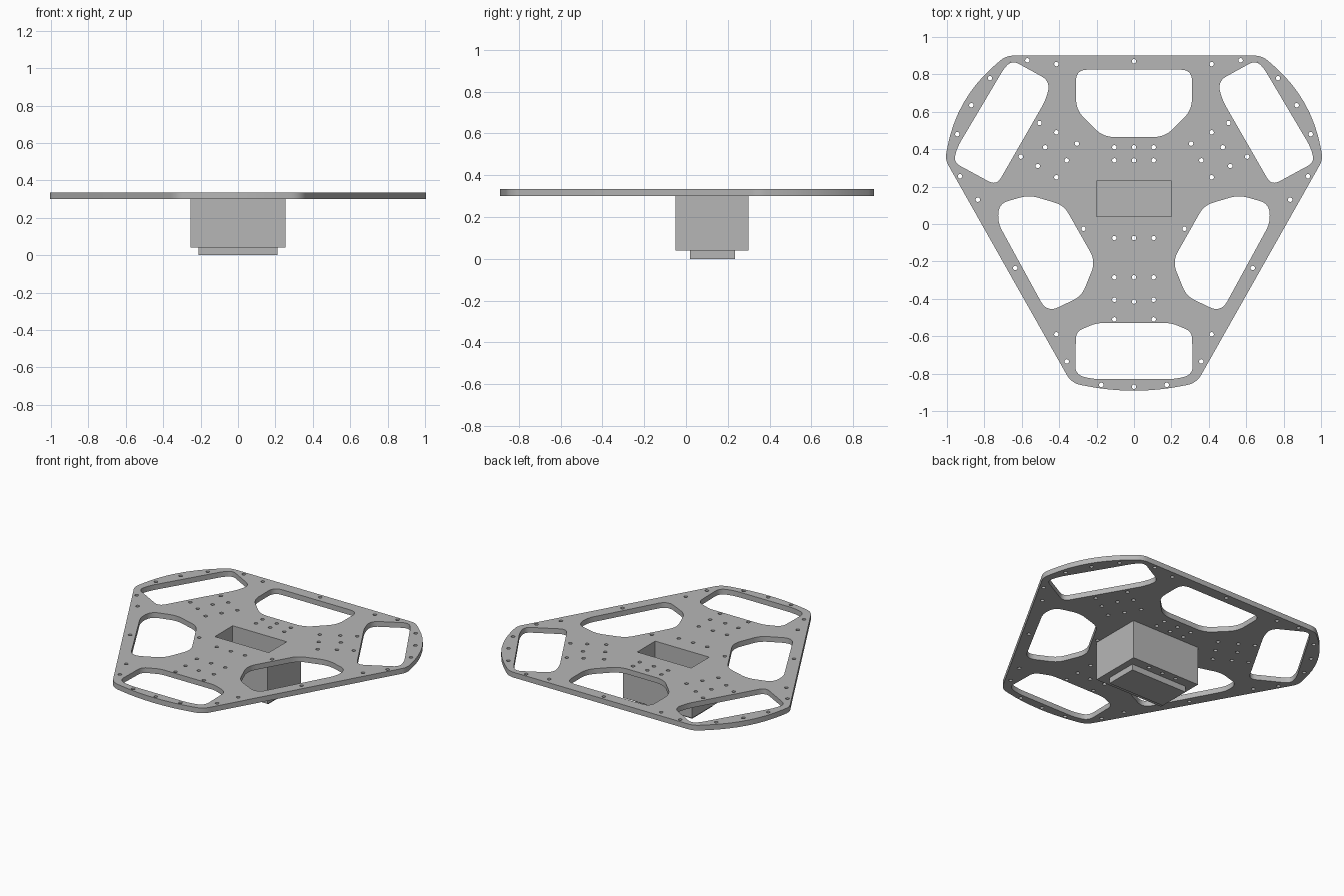
import bpy, bmesh, math
from mathutils import Vector

cube = bpy.data.objects.get("Cube")
if cube:
    bpy.data.objects.remove(cube, do_unlink=True)

grey = bpy.data.materials.new("plain_grey")
grey.use_nodes = True
colour = (0.47, 0.47, 0.47, 1)
grey.diffuse_color = colour
grey.node_tree.nodes["Principled BSDF"].inputs["Base Color"].default_value = colour


def rounded(corners, steps=8):
    """Closed loop from (x, y, tangent length) corners, each eased by a curve."""
    loop = []
    for i, (x, y, t) in enumerate(corners):
        p = Vector((x, y))
        before = Vector(corners[i - 1][:2])
        after = Vector(corners[(i + 1) % len(corners)][:2])
        a = p + (before - p).normalized() * t
        b = p + (after - p).normalized() * t
        for s in range(steps + 1):
            u = s / steps
            loop.append(a * (1 - u) ** 2 + p * 2 * u * (1 - u) + b * u ** 2)
    return loop


def mirrored(corners):
    return [(-x, y, t) for x, y, t in reversed(corners)]


def symmetric(half):
    """Complete a half outline across the centre line."""
    return rounded(half + mirrored([c for c in half if c[0] > 0]))


def both_sides(corners):
    return [rounded(corners), rounded(mirrored(corners))]


def rectangle(x, y0, y1):
    return [Vector(p) for p in ((-x, y0), (x, y0), (x, y1), (-x, y1))]


def drill(x, y, radius=0.012, sides=16):
    turn = math.tau / sides
    return [Vector((x + radius * math.cos(i * turn), y + radius * math.sin(i * turn)))
            for i in range(sides)]


def slab(name, loops, bottom, top):
    """Flat part: the first loop is its outline, the others are openings."""
    curve = bpy.data.curves.new(name, "CURVE")
    curve.dimensions = "2D"
    curve.fill_mode = "BOTH"
    curve.extrude = (top - bottom) / 2
    for loop in loops:
        spline = curve.splines.new("POLY")
        spline.points.add(len(loop) - 1)
        for point, co in zip(spline.points, loop):
            point.co = (co.x, co.y, 0, 1)
        spline.use_cyclic_u = True
    obj = bpy.data.objects.new(name, curve)
    bpy.context.collection.objects.link(obj)
    bpy.ops.object.select_all(action="DESELECT")
    obj.select_set(True)
    bpy.context.view_layer.objects.active = obj
    bpy.ops.object.convert(target="MESH")
    obj = bpy.context.view_layer.objects.active
    obj.name = name
    # Weld the caps to the walls and lift the part to its height
    bm = bmesh.new()
    bm.from_mesh(obj.data)
    bmesh.ops.remove_doubles(bm, verts=bm.verts, dist=0.0001)
    bmesh.ops.recalc_face_normals(bm, faces=bm.faces)
    bmesh.ops.translate(bm, verts=bm.verts, vec=(0, 0, (bottom + top) / 2))
    bm.to_mesh(obj.data)
    bm.free()
    obj.data.materials.clear()
    obj.data.materials.append(grey)
    bpy.ops.object.shade_smooth_by_angle(angle=math.radians(30))
    return obj


# Plate outline: flat back, bowed shoulders, straight sides, bowed front
outline = symmetric([(0.685, 0.9, 0.04), (0.95, 0.67, 0.27), (1.01, 0.345, 0.035),
                     (0.335, -0.85, 0.05), (0, -0.92, 0.28)])

# Large windows in the plate
back_window = symmetric([(0.31, 0.825, 0.06), (0.31, 0.61, 0.06), (0.165, 0.465, 0.06)])
front_window = symmetric([(0.2, -0.53, 0.03), (0.31, -0.575, 0.04),
                          (0.315, -0.805, 0.05), (0.22, -0.83, 0.05)])
shoulder_windows = both_sides([
    (0.65, 0.875, 0.04), (0.45, 0.765, 0.05), (0.465, 0.675, 0.06), (0.735, 0.205, 0.05),
    (0.965, 0.33, 0.04), (0.945, 0.41, 0.04), (0.69, 0.84, 0.04)])
side_windows = both_sides([
    (0.56, 0.155, 0.05), (0.72, 0.11, 0.05), (0.73, 0.01, 0.05), (0.465, -0.475, 0.07),
    (0.28, -0.385, 0.05), (0.205, -0.2, 0.06), (0.375, 0.1, 0.05)])

# Screw holes: one row on the centre line, the rest in mirrored pairs
holes = [drill(0, y) for y in (0.87, 0.41, 0.34, -0.075, -0.285, -0.415, -0.87)]
pairs = [(0.105, y) for y in (0.41, 0.34, -0.075, -0.285, -0.405, -0.51)]
pairs += [(0.415, 0.855), (0.57, 0.875), (0.77, 0.78), (0.87, 0.635), (0.945, 0.48),
          (0.93, 0.255), (0.835, 0.13), (0.635, -0.235), (0.415, -0.59), (0.36, -0.735),
          (0.175, -0.86), (0.27, -0.025), (0.305, 0.43), (0.36, 0.34), (0.415, 0.25),
          (0.415, 0.49), (0.475, 0.41), (0.515, 0.31), (0.505, 0.54), (0.605, 0.36)]
holes += [drill(side * x, y) for x, y in pairs for side in (-1, 1)]

pocket = rectangle(0.2, 0.04, 0.23)
slab("base_plate", [outline, back_window, front_window, pocket]
     + shoulder_windows + side_windows + holes, 0.3, 0.335)

# Housing under the plate, with blind screw holes in its rear ledge
ledge_holes = [drill(x, 0.267) for x in (-0.105, 0, 0.105)]
slab("housing", [rectangle(0.255, -0.05, 0.3), pocket] + ledge_holes, 0.04, 0.3)

# Shallow tray that closes the pocket
tray = rectangle(0.21, 0.02, 0.235)
slab("tray_wall", [tray, pocket], 0.01, 0.04)
slab("tray_floor", [tray], 0, 0.01)
